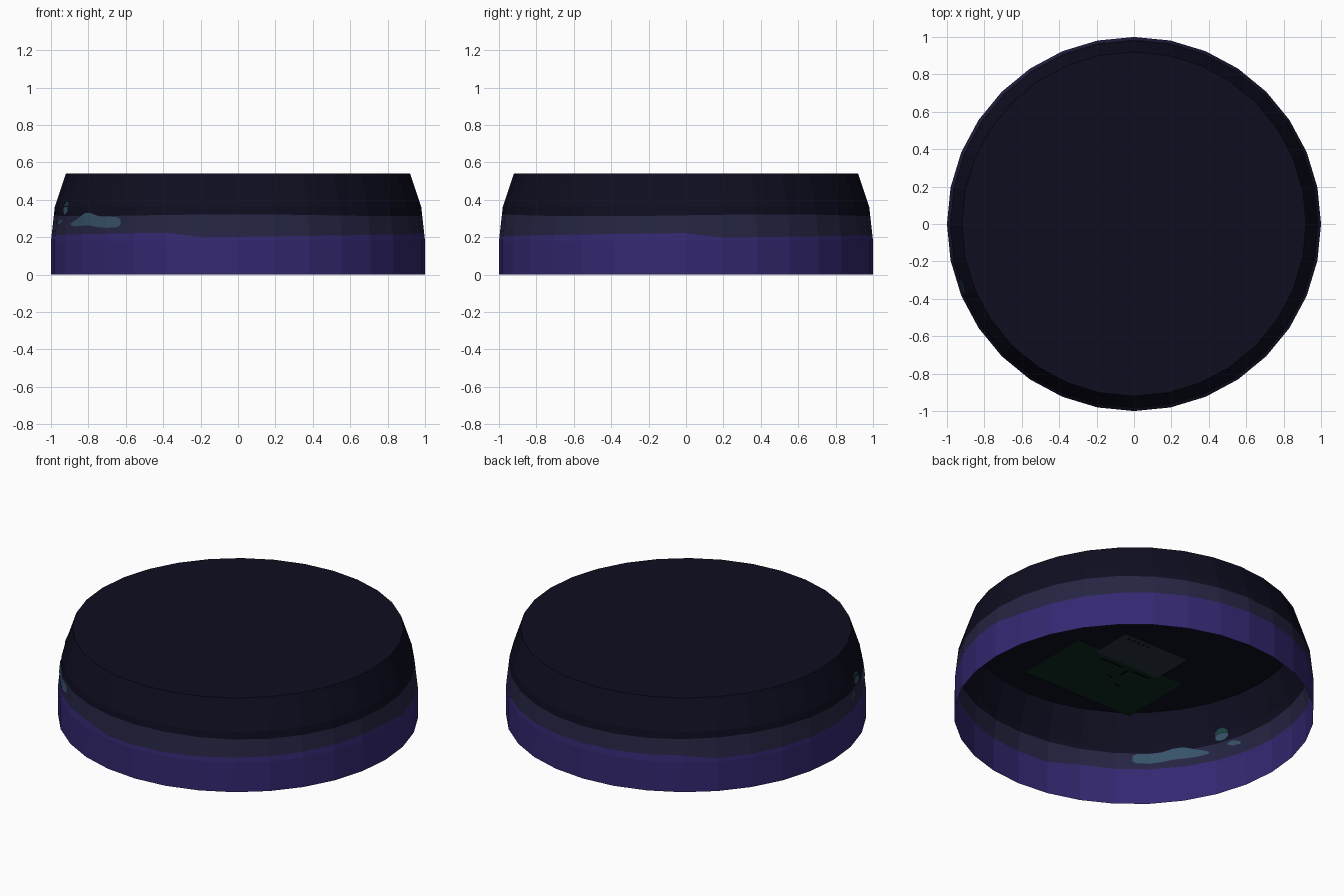
import bpy, bmesh, math

if "Cube" in bpy.data.objects:
    bpy.data.objects.remove(bpy.data.objects["Cube"])

N = 32
STEP = 2 * math.pi / N


def material(name, rgb):
    m = bpy.data.materials.new(name)
    m.diffuse_color = (*rgb, 1)
    m.use_nodes = True
    m.node_tree.nodes["Principled BSDF"].inputs["Base Color"].default_value = m.diffuse_color
    return m


PURPLE = material("purple", (0.034, 0.021, 0.165))
DUSK = material("dusk grey", (0.019, 0.018, 0.056))
NIGHT = material("night navy", (0.0042, 0.0042, 0.0145))
CLOUD = material("cloud blue", (0.038, 0.085, 0.14))
TEAL = material("teal green", (0.012, 0.06, 0.055))
GRASS = material("dark green", (0.004, 0.02, 0.014))
SLATE = material("slate", (0.022, 0.032, 0.052))
BLACK = material("black", (0.002, 0.002, 0.003))


def make(name, bm, mats):
    me = bpy.data.meshes.new(name)
    bm.to_mesh(me)
    bm.free()
    for m in mats:
        me.materials.append(m)
    ob = bpy.data.objects.new(name, me)
    bpy.context.collection.objects.link(ob)
    return ob


def radius(z):
    """Dome profile radius at a height."""
    prof = [(0, 1.0), (0.18, 1.0), (0.36, 0.98), (0.54, 0.92)]
    for (z0, r0), (z1, r1) in zip(prof, prof[1:]):
        if z <= z1:
            return r0 + (r1 - r0) * (z - z0) / (z1 - z0)
    return 0.92


def on_wall(deg, z, off=0.0):
    """Point on the faceted wall, moved outwards by off."""
    a = math.radians(deg)
    local = (a % STEP) - STEP / 2
    r = radius(z) * math.cos(STEP / 2) / math.cos(local) + off
    return (r * math.cos(a), r * math.sin(a), z)


def horizon(deg):
    return 0.197 + 0.027 * (((deg - 9) / 120) % 1)


# Sky shell: open at the bottom, coloured in bands by height
bm = bmesh.new()
rows = [lambda d: 0.0, lambda d: 0.18, horizon,
        lambda d: 0.317 + 0.005 * math.sin(math.radians(3 * d)),
        lambda d: 0.36, lambda d: 0.54]
rings = []
for row in rows:
    rings.append([bm.verts.new(on_wall(i * 360 / N, row(i * 360 / N)))
                  for i in range(N)])
for k, band in enumerate([0, 0, 1, 2, 2]):
    for i in range(N):
        j = (i + 1) % N
        f = bm.faces.new((rings[k][i], rings[k][j], rings[k + 1][j], rings[k + 1][i]))
        f.material_index = band
cap = bm.faces.new(rings[-1])
cap.material_index = 2
make("sky_shell", bm, [PURPLE, DUSK, NIGHT])


def wall_patch(name, strip, mat):
    """Thin patch on both sides of the wall: (angle, low z, high z) columns."""
    bm = bmesh.new()
    for off in (0.004, -0.004):
        cols = []
        for d, lo, hi in strip:
            levels = [lo, (lo + hi) / 2, hi]
            cols.append([bm.verts.new(on_wall(d, z, off)) for z in levels])
        for a, b in zip(cols, cols[1:]):
            for k in range(2):
                q = [a[k], b[k], b[k + 1], a[k + 1]]
                bm.faces.new(q if off > 0 else q[::-1])
    make(name, bm, [mat])


# Cloud streaks and little planet painted on the front left wall
wall_patch("cloud_long", [(205, 0.262, 0.275), (209, 0.257, 0.30),
                          (213.75, 0.262, 0.33), (217, 0.262, 0.328),
                          (221, 0.253, 0.312), (225, 0.25, 0.31),
                          (229, 0.252, 0.308), (230.5, 0.265, 0.295)], CLOUD)
wall_patch("cloud_small", [(193, 0.265, 0.28), (196, 0.268, 0.30),
                           (198, 0.285, 0.295)], CLOUD)
wall_patch("planet_lower", [(197.6, 0.335, 0.352), (199, 0.322, 0.362),
                            (201, 0.322, 0.365), (202.4, 0.335, 0.36)], CLOUD)
wall_patch("planet_upper", [(197.6, 0.354, 0.37), (199, 0.364, 0.39),
                            (201, 0.367, 0.39), (202.4, 0.362, 0.375)], TEAL)


def plate(name, rects, z, mat):
    """Flat horizontal rectangles: (centre x, centre y, width, depth)."""
    bm = bmesh.new()
    for x, y, w, d in rects:
        bm.faces.new([bm.verts.new((x + sx * w / 2, y + sy * d / 2, z))
                      for sx, sy in ((-1, -1), (-1, 1), (1, 1), (1, -1))])
    make(name, bm, [mat])


# Ground plates inside the shell, seen from below
plate("green_ground", [(0.165, -0.065, 0.765, 0.467)], 0.20, GRASS)
plate("slate_ground", [(0.165, 0.263, 0.45, 0.26)], 0.197, SLATE)
plate("ground_marks", [(0.24, 0.10, 0.16, 0.014), (0.03, 0.10, 0.12, 0.014),
                       (0.12, 0.06, 0.014, 0.07), (0.06, -0.07, 0.05, 0.01),
                       (0.16, -0.02, 0.05, 0.01)]
      + [(0.2 + 0.035 * i, 0.36, 0.012, 0.03) for i in range(5)], 0.195, BLACK)
